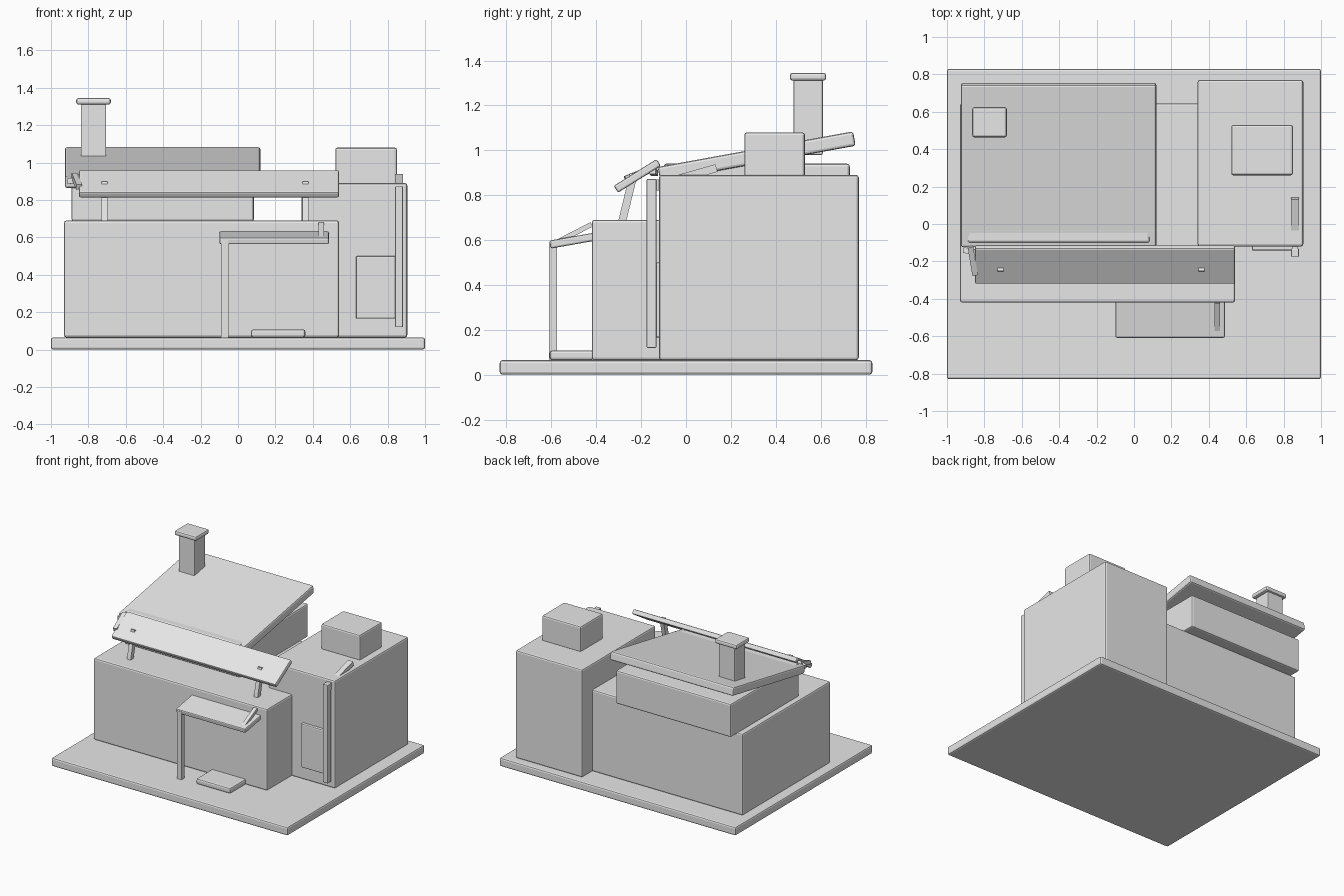
import bpy
import math
from mathutils import Vector

if "Cube" in bpy.data.objects:
    bpy.data.objects.remove(bpy.data.objects["Cube"], do_unlink=True)

# Single plain grey used by every part
grey = bpy.data.materials.new("plain_grey")
grey.diffuse_color = (0.8, 0.8, 0.8, 1)
grey.use_nodes = True
grey.node_tree.nodes["Principled BSDF"].inputs["Base Color"].default_value = (0.8, 0.8, 0.8, 1)


def block(name, centre, size, tilt=0, bevel=0.012):
    """Box with softened edges, tilted about its own x axis (degrees)."""
    bpy.ops.mesh.primitive_cube_add(size=1, location=centre)
    obj = bpy.context.object
    obj.name = name
    obj.scale = size
    bpy.ops.object.transform_apply(location=False, rotation=False, scale=True)
    obj.rotation_euler.x = math.radians(tilt)
    obj.data.materials.append(grey)
    if bevel:
        mod = obj.modifiers.new("soft_edges", "BEVEL")
        mod.width = bevel
        mod.segments = 2
    return obj


def box(name, x, y, z, bevel=0.012):
    """Upright box given by its extents."""
    spans = (x, y, z)
    return block(name, [(a + b) / 2 for a, b in spans], [b - a for a, b in spans], 0, bevel)


def bar(name, start, end, width, depth):
    """Thin square bar running between two points."""
    a, b = Vector(start), Vector(end)
    obj = block(name, (a + b) / 2, (width, depth, (b - a).length), 0, 0)
    obj.rotation_euler = (b - a).to_track_quat("Z", "Y").to_euler()
    return obj


# Ground slab and the main volumes
box("ground_slab", (-1, 1), (-0.83, 0.83), (0, 0.065))
box("main_house", (-0.93, 0.54), (-0.42, 0.645), (0.065, 0.69))
box("side_tower", (0.34, 0.905), (-0.12, 0.77), (0.065, 0.89))
box("upper_storey", (-0.89, 0.085), (-0.1, 0.73), (0.685, 0.94))
box("tower_roof_unit", (0.52, 0.85), (0.26, 0.53), (0.88, 1.08))

# Sloping roof and chimney
block("main_roof", (-0.403, 0.315, 0.973), (1.045, 0.885, 0.065), 10.3)
box("chimney_shaft", (-0.84, -0.705), (0.48, 0.61), (0.98, 1.32), 0.006)
box("chimney_cap", (-0.865, -0.68), (0.463, 0.625), (1.31, 1.345))

# Tilted front awning on two leaning struts
block("awning", (-0.155, -0.217, 0.886), (1.39, 0.225, 0.036), 32, 0.008)
for x in (-0.715, 0.36):
    bar("awning_strut", (x, -0.285, 0.68), (x, -0.233, 0.895), 0.032, 0.035)
bar("awning_bracket", (-0.875, -0.12, 0.93), (-0.85, -0.27, 0.87), 0.03, 0.03)
bar("awning_bracket_end", (-0.91, -0.14, 0.9), (-0.84, -0.15, 0.91), 0.03, 0.03)

# Porch: canopy, post, brace and step
block("porch_canopy", (0.193, -0.508, 0.597), (0.585, 0.2, 0.036), 10, 0.008)
box("porch_post", (-0.09, -0.052), (-0.61, -0.575), (0.06, 0.585), 0)
bar("porch_brace", (0.445, -0.585, 0.585), (0.445, -0.42, 0.67), 0.028, 0.022)
box("porch_step", (0.07, 0.36), (-0.608, -0.41), (0.065, 0.108))

# Tower window panel, drainpipe and slanted roof slat
box("tower_window", (0.63, 0.865), (-0.142, -0.11), (0.165, 0.5), 0.008)
box("drainpipe", (0.84, 0.882), (-0.175, -0.132), (0.12, 0.872), 0.004)
box("drainpipe_fixing", (0.845, 0.877), (-0.14, -0.11), (0.82, 0.87), 0)
block("roof_slat", (0.861, 0.045, 0.895), (0.042, 0.19, 0.035), 16, 0)
